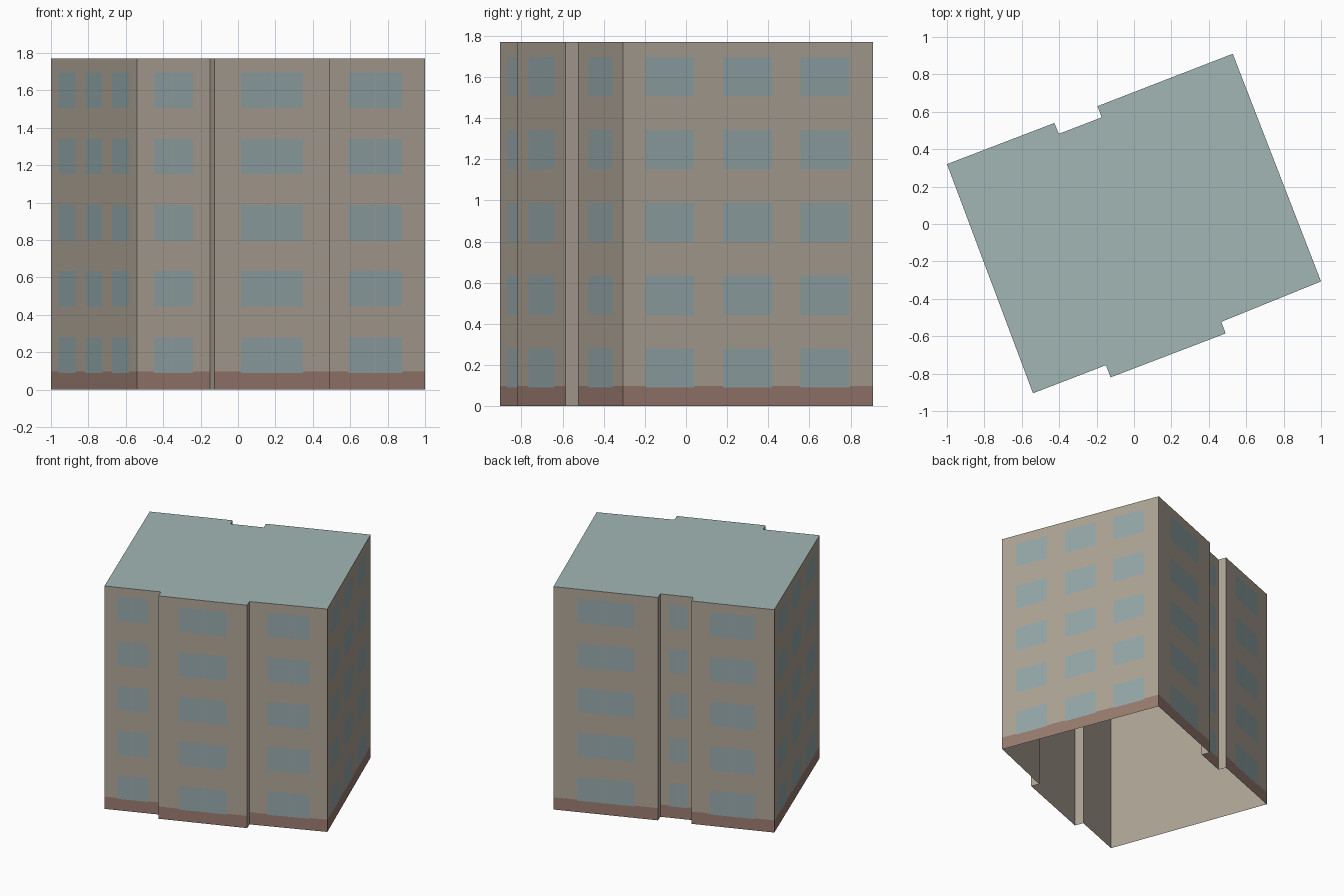
import bpy
import bmesh
from mathutils import Vector

if "Cube" in bpy.data.objects:
    bpy.data.objects.remove(bpy.data.objects["Cube"], do_unlink=True)


def make_material(name, rgb):
    mat = bpy.data.materials.new(name)
    mat.use_nodes = True
    colour = (*rgb, 1.0)
    mat.diffuse_color = colour
    mat.node_tree.nodes["Principled BSDF"].inputs["Base Color"].default_value = colour
    return mat


WALL, BASE, GLASS, MULLION, ROOF = range(5)
materials = [
    make_material("beige_wall", (0.43, 0.375, 0.31)),
    make_material("brown_base", (0.32, 0.20, 0.16)),
    make_material("blue_grey_glass", (0.30, 0.39, 0.40)),
    make_material("pale_mullion", (0.36, 0.40, 0.39)),
    make_material("grey_green_roof", (0.36, 0.47, 0.46)),
]

HEIGHT = 1.77
BASE_TOP = 0.097
FLOORS = [(0.09 + 0.354 * i, 0.28 + 0.354 * i) for i in range(5)]
PAIR = [(0.23, 0.77)]
TRIPLE = [(0.09, 0.285), (0.40, 0.595), (0.71, 0.905)]

# Footprint, counter-clockwise: start corner, name of the wall leaving it, windows
footprint = [
    ((-1.0, 0.32), "right_side_wall", TRIPLE),
    ((-0.54, -0.905), "front_wall_right", PAIR),
    ((-0.15, -0.755), "front_bay_right_return", None),
    ((-0.125, -0.82), "front_bay_wall", PAIR),
    ((0.49, -0.585), "front_bay_left_return", None),
    ((0.467, -0.523), "front_wall_left", PAIR),
    ((1.0, -0.307), "left_side_wall", TRIPLE),
    ((0.528, 0.91), "back_wall_left", PAIR),
    ((-0.195, 0.63), "back_recess_left_return", None),
    ((-0.173, 0.57), "back_recess_wall", [(0.28, 0.83)]),
    ((-0.402, 0.482), "back_recess_right_return", None),
    ((-0.426, 0.54), "back_wall_right", PAIR),
]
corners = [Vector((x, y, 0)) for (x, y), _, _ in footprint]


def finish(bm, name):
    mesh = bpy.data.meshes.new(name)
    bm.to_mesh(mesh)
    bm.free()
    for mat in materials:
        mesh.materials.append(mat)
    obj = bpy.data.objects.new(name, mesh)
    bpy.context.collection.objects.link(obj)


def inside(value, spans):
    return any(low < value < high for low, high in spans)


def wall(name, start, end, windows):
    """A flat wall cut along its window, mullion and base lines."""
    plain = windows is None
    windows = windows or []
    half = 0.004 / (end - start).length
    mullions = []
    if len(windows) == 1:
        mid = sum(windows[0]) / 2
        mullions = [(mid - half, mid + half)]
    floors = FLOORS if windows else []
    us = sorted({0, 1, *[u for span in windows + mullions for u in span]})
    zs = sorted({0, HEIGHT, *([] if plain else [BASE_TOP]), *[z for span in floors for z in span]})
    bm = bmesh.new()
    grid = [[bm.verts.new(start.lerp(end, u) + Vector((0, 0, z))) for u in us] for z in zs]
    for j in range(len(zs) - 1):
        for i in range(len(us) - 1):
            face = bm.faces.new((grid[j][i], grid[j][i + 1], grid[j + 1][i + 1], grid[j + 1][i]))
            u, z = (us[i] + us[i + 1]) / 2, (zs[j] + zs[j + 1]) / 2
            if inside(z, floors) and inside(u, windows):
                face.material_index = MULLION if inside(u, mullions) else GLASS
            elif z < BASE_TOP and not plain:
                face.material_index = BASE
    finish(bm, name)


# Outer walls
for k, (_, name, windows) in enumerate(footprint):
    wall(name, corners[k], corners[(k + 1) % len(corners)], windows)

# Flat roof
bm = bmesh.new()
roof = bm.faces.new([bm.verts.new(c + Vector((0, 0, HEIGHT))) for c in corners])
roof.material_index = ROOF
finish(bm, "flat_roof")


# Plain inner lining, open at the bottom
def inward(k):
    before = (corners[k] - corners[k - 1]).normalized()
    after = (corners[(k + 1) % len(corners)] - corners[k]).normalized()
    up = Vector((0, 0, 1))
    return corners[k] + (up.cross(before) + up.cross(after)) * 0.003


bm = bmesh.new()
low = [bm.verts.new(inward(k)) for k in range(len(corners))]
high = [bm.verts.new(v.co + Vector((0, 0, HEIGHT - 0.003))) for v in low]
for k in range(len(low)):
    n = (k + 1) % len(low)
    bm.faces.new((low[n], low[k], high[k], high[n]))
bm.faces.new(high[::-1])
finish(bm, "inner_lining")
